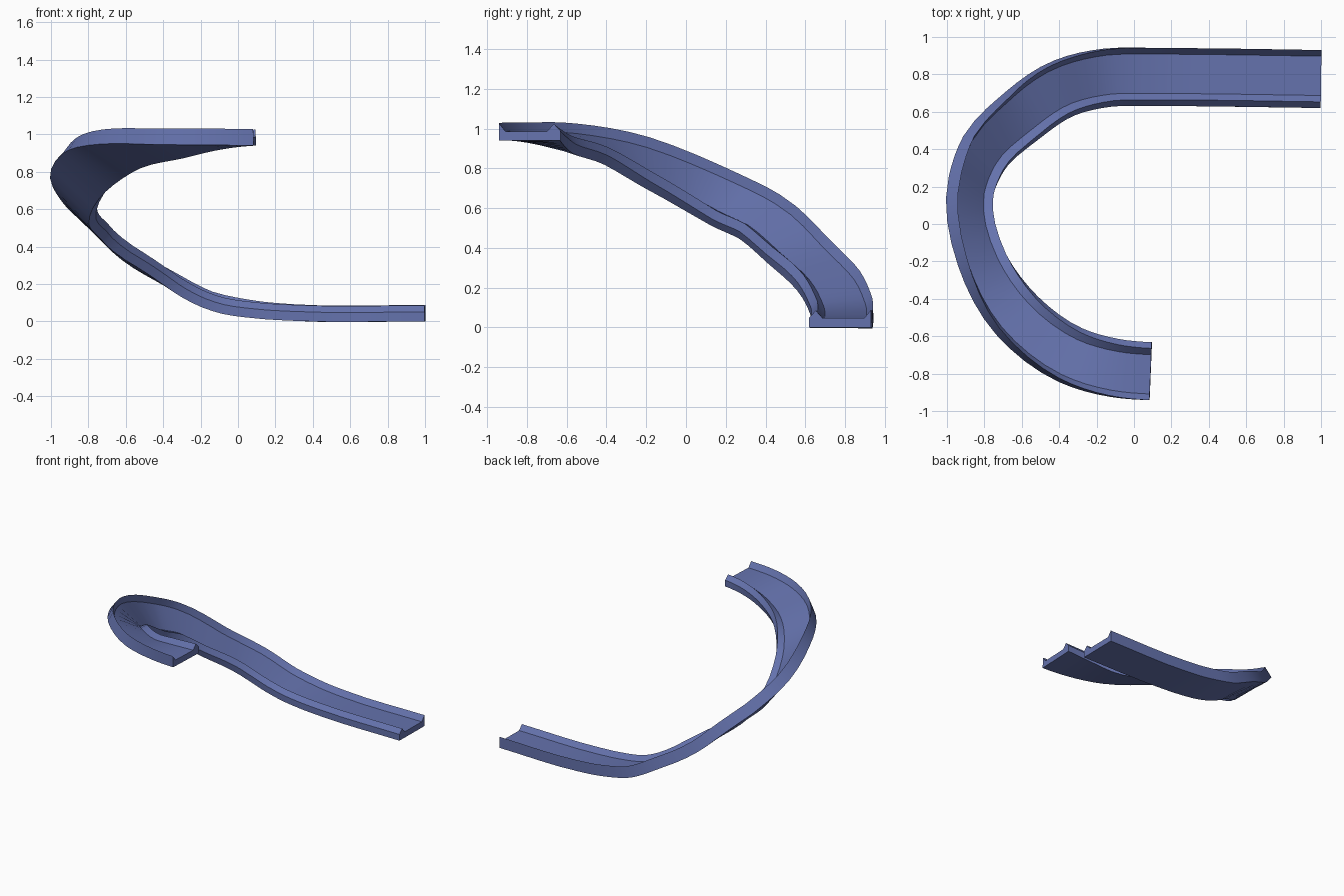
import bpy, bmesh
from math import sin, cos, radians
from mathutils import Vector

if "Cube" in bpy.data.objects:
    bpy.data.objects.remove(bpy.data.objects["Cube"])

# Path of the underside centre line: x, y, z, bank in degrees (first and last only steer the ends)
PATH = [Vector(p) for p in (
    (0.30, -0.787, 0.944, 0),
    (0.09, -0.787, 0.940, 0),
    (-0.10, -0.772, 0.932, 4),
    (-0.34, -0.707, 0.910, 13),
    (-0.63, -0.500, 0.883, 25),
    (-0.823, -0.210, 0.795, 43),
    (-0.893, 0.190, 0.615, 46),
    (-0.825, 0.370, 0.525, 36),
    (-0.605, 0.585, 0.330, 19),
    (-0.38, 0.730, 0.180, 12),
    (-0.15, 0.783, 0.065, 4),
    (0.10, 0.787, 0.018, 1),
    (0.30, 0.785, 0.003, 0),
    (1.00, 0.775, 0.000, 0),
    (1.70, 0.765, 0.000, 0))]
STEPS = 4

# Cross-section: outward offset, height (flat lane, outer kerb, peaked inner kerb)
SECTION = [(-0.155, 0), (0.155, 0), (0.155, 0.088), (0.122, 0.047),
           (-0.088, 0.047), (-0.122, 0.085), (-0.155, 0.050)]


def spline(a, b, c, d, t):
    """Cubic through b and c, spaced by chord length; returns point and tangent."""
    l0, l1, l2 = ((q - p).xyz.length for p, q in ((a, b), (b, c), (c, d)))

    def slope(p, q, r, lp, lr):
        return ((q - p) * (lr / lp) + (r - q) * (lp / lr)) / (lp + lr) * l1
    m0, m1 = slope(a, b, c, l0, l1), slope(b, c, d, l1, l2)
    pos = (b * (2*t**3 - 3*t**2 + 1) + m0 * (t**3 - 2*t**2 + t)
           + c * (3*t**2 - 2*t**3) + m1 * (t**3 - t**2))
    tan = (b * (6*t*t - 6*t) + m0 * (3*t*t - 4*t + 1)
           + c * (6*t - 6*t*t) + m1 * (3*t*t - 2*t))
    return pos, tan


bm = bmesh.new()
rings = []


def add_ring(pos, tan):
    t = tan.xyz.normalized()
    out = Vector((-t.y, t.x, 0)).normalized()
    up = t.cross(out)
    a = radians(pos.w)
    u, n = out * cos(a) + up * sin(a), up * cos(a) - out * sin(a)
    rings.append([bm.verts.new(pos.xyz + u * s + n * h) for s, h in SECTION])


# Banked track, swept along the path
for i in range(1, len(PATH) - 2):
    for k in range(STEPS):
        add_ring(*spline(*PATH[i-1:i+3], k / STEPS))
add_ring(*spline(*PATH[-4:], 1.0))

count = len(SECTION)
for r, s in zip(rings, rings[1:]):
    for j in range(count):
        k = (j + 1) % count
        bm.faces.new((r[j], r[k], s[k], s[j]))
bm.faces.new(rings[0])
bm.faces.new(rings[-1])
bmesh.ops.recalc_face_normals(bm, faces=bm.faces)

mesh = bpy.data.meshes.new("banked_track")
bm.to_mesh(mesh)
bm.free()
track = bpy.data.objects.new("banked_track", mesh)
bpy.context.collection.objects.link(track)

# Blue surface
mat = bpy.data.materials.new("track_blue")
mat.diffuse_color = (0.13, 0.17, 0.42, 1)
mat.use_nodes = True
mat.node_tree.nodes["Principled BSDF"].inputs["Base Color"].default_value = mat.diffuse_color
mesh.materials.append(mat)

bpy.context.view_layer.objects.active = track
track.select_set(True)
bpy.ops.object.shade_smooth_by_angle(angle=radians(25))
